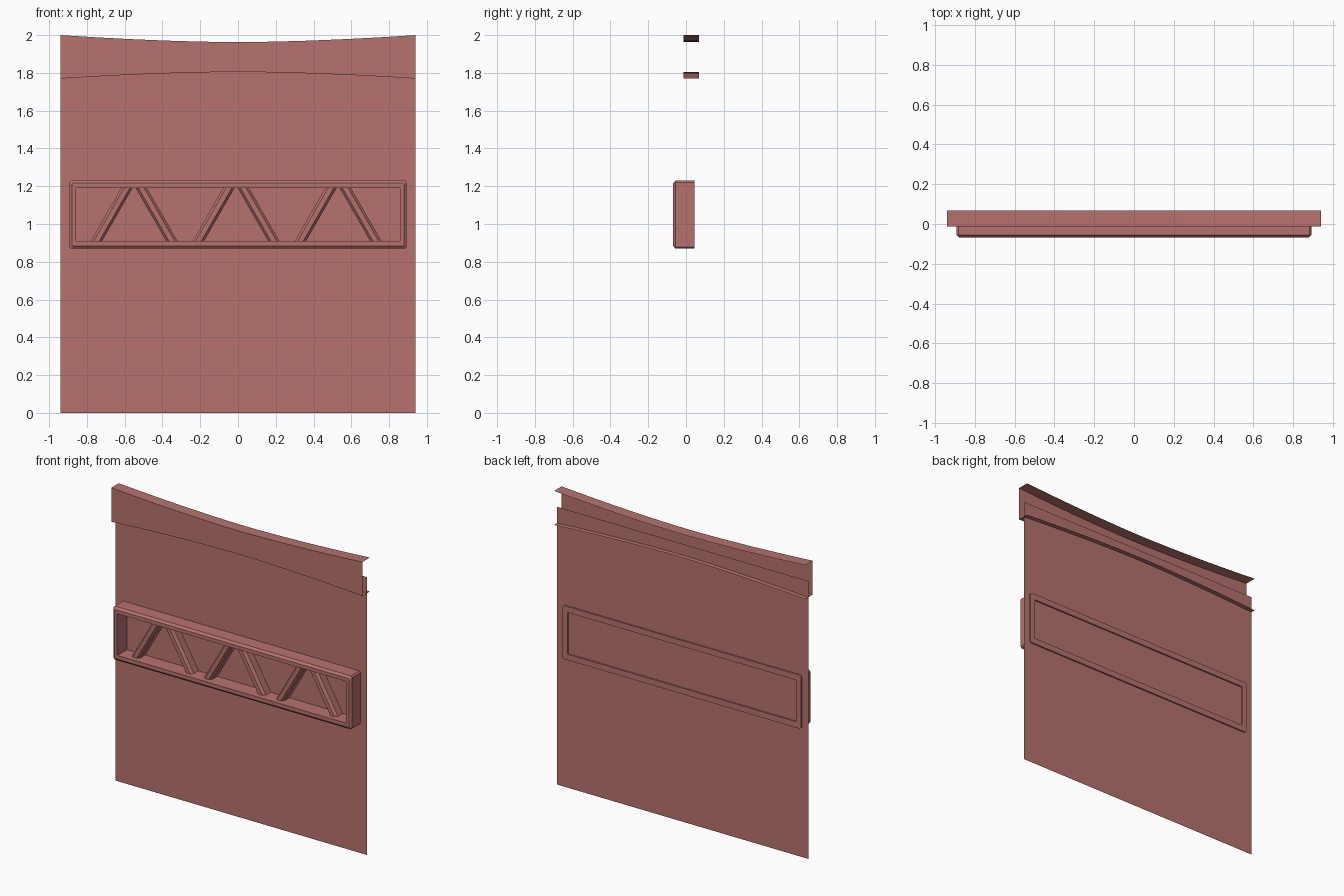
import bpy, bmesh

cube = bpy.data.objects.get("Cube")
if cube:
    bpy.data.objects.remove(cube, do_unlink=True)

clay = bpy.data.materials.new("dusty red")
clay.use_nodes = True
colour = (0.47, 0.17, 0.158, 1)
clay.diffuse_color = colour
clay.node_tree.nodes["Principled BSDF"].inputs["Base Color"].default_value = colour

HALF = 0.94       # half width of the panel
SHEET_Y = 0.035   # plane of the main sheet
FRONT_Y, BACK_Y = -0.012, 0.068
MID_Z = 1.05      # centre height of the truss frame


def loft(name, loops, closed=False, ring=False, caps=False):
    """Skin a list of point loops; closed joins each loop's ends, ring joins last to first."""
    bm = bmesh.new()
    rows = [[bm.verts.new(p) for p in loop] for loop in loops]
    n = len(rows[0])
    pairs = list(zip(rows, rows[1:])) + ([(rows[-1], rows[0])] if ring else [])
    for a, b in pairs:
        for i in range(n if closed else n - 1):
            j = (i + 1) % n
            bm.faces.new((a[i], a[j], b[j], b[i]))
    if caps:
        bm.faces.new(rows[0])
        bm.faces.new(rows[-1])
    bmesh.ops.recalc_face_normals(bm, faces=bm.faces)
    mesh = bpy.data.meshes.new(name)
    bm.to_mesh(mesh)
    bm.free()
    mesh.materials.append(clay)
    obj = bpy.data.objects.new(name, mesh)
    bpy.context.collection.objects.link(obj)
    return obj


def arc(y, middle, end, steps=16):
    """Shallow curve across the panel width."""
    xs = [HALF * (2 * i / steps - 1) for i in range(steps + 1)]
    return [(x, y, middle + (end - middle) * abs(x / HALF) ** 1.7) for x in xs]


# Main sheet
loft("main_sheet", [[(-HALF, SHEET_Y, z), (HALF, SHEET_Y, z)] for z in (0, 1.88)])

# Curved fascia with a flange along its top and bottom edges
top, bottom = (1.963, 2.0), (1.805, 1.77)
loft("fascia", [arc(FRONT_Y, *bottom), arc(FRONT_Y, *top)])
loft("top_flange", [arc(FRONT_Y, *top), arc(BACK_Y, *top)])
loft("bottom_flange", [arc(FRONT_Y, *bottom), arc(BACK_Y, *bottom)])


def clipped_rectangle(hx, hz, y, cut):
    """Rectangle with small cut corners."""
    quarter = [(hx, hz - cut), (hx - cut, hz)]
    pts = quarter + [(-x, z) for x, z in reversed(quarter)]
    pts += [(-x, -z) for x, z in pts]
    return [(x, y, MID_Z + z) for x, z in pts]


# Hollow frame with a chamfered front edge
loft("truss_frame", [
    clipped_rectangle(0.893, 0.181, 0.045, 0.01),
    clipped_rectangle(0.893, 0.181, -0.055, 0.01),
    clipped_rectangle(0.878, 0.166, -0.068, 0.006),
    clipped_rectangle(0.857, 0.141, -0.068, 0.002),
    clipped_rectangle(0.857, 0.141, 0.045, 0.002),
], closed=True, ring=True)

# Three pairs of slanted braces with chamfered front edges
section = [(-0.03, SHEET_Y), (-0.03, -0.015), (-0.015, -0.033),
           (0.015, -0.033), (0.03, -0.015), (0.03, SHEET_Y)]
for i, apex in enumerate((-0.55, -0.01, 0.53)):
    for side, label in ((-1, "right"), (1, "left")):
        ends = ((apex + side * 0.2, MID_Z - 0.141), (apex + side * 0.038, MID_Z + 0.141))
        loft(f"brace_{i + 1}_{label}",
             [[(x + dx, y, z) for dx, y in section] for x, z in ends],
             closed=True, caps=True)
